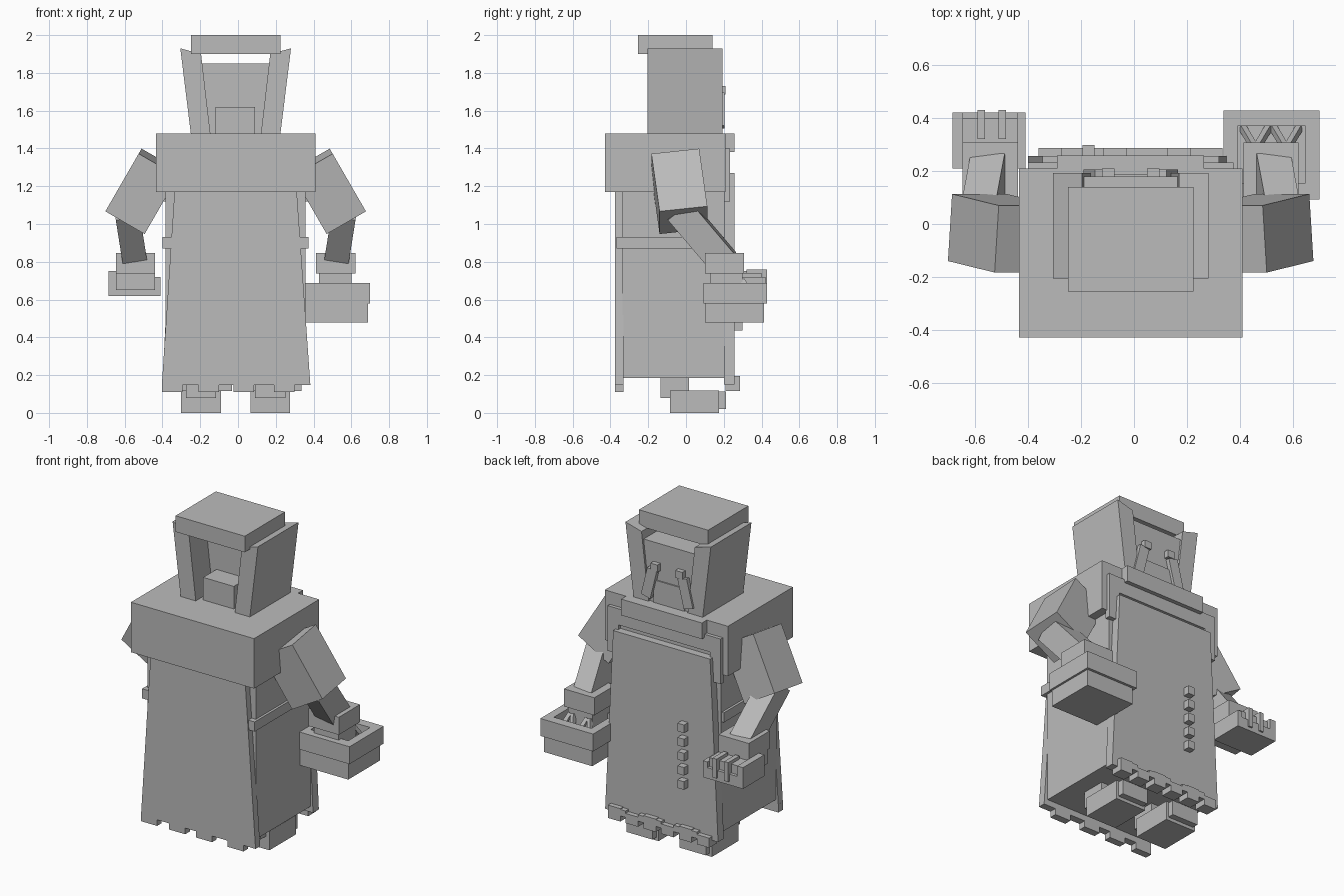
import bpy, bmesh
from math import radians
from mathutils import Matrix, Vector, Euler

cube = bpy.data.objects.get("Cube")
if cube:
    bpy.data.objects.remove(cube, do_unlink=True)

grey = bpy.data.materials.new("plain_grey")
grey.use_nodes = True
GREY = (0.5, 0.5, 0.5, 1)
grey.diffuse_color = GREY
grey.node_tree.nodes["Principled BSDF"].inputs["Base Color"].default_value = GREY
MID = -0.0125  # plane of symmetry


def finish(name, bm):
    bmesh.ops.recalc_face_normals(bm, faces=bm.faces)
    mesh = bpy.data.meshes.new(name)
    bm.to_mesh(mesh)
    bm.free()
    mesh.materials.append(grey)
    ob = bpy.data.objects.new(name, mesh)
    bpy.context.collection.objects.link(ob)
    return ob


def tilted(name, centre, size, rot=(0, 0, 0)):
    bm = bmesh.new()
    turn = Euler([radians(a) for a in rot]).to_matrix().to_4x4()
    m = Matrix.Translation(centre) @ turn @ Matrix.Diagonal((*size, 1))
    bmesh.ops.create_cube(bm, size=1, matrix=m)
    return finish(name, bm)


def box(name, x, y, z):
    lo, hi = Vector((x[0], y[0], z[0])), Vector((x[1], y[1], z[1]))
    return tilted(name, (lo + hi) / 2, hi - lo)


def prism(name, outline, y):
    # outline in x and z, extruded along y
    bm = bmesh.new()
    face = bm.faces.new([bm.verts.new((px, y[0], pz)) for px, pz in outline])
    side = bmesh.ops.extrude_face_region(bm, geom=[face])["geom"]
    moved = [v for v in side if isinstance(v, bmesh.types.BMVert)]
    bmesh.ops.translate(bm, verts=moved, vec=(0, y[1] - y[0], 0))
    return finish(name, bm)


# Head and headdress
box("head", (-0.19, 0.165), (-0.04, 0.18), (1.4, 1.85))
box("jaw", (-0.12, 0.09), (-0.17, 0.188), (1.4, 1.62))
box("hood_top", (-0.25, 0.225), (-0.255, 0.14), (1.9, 2.0))
for s, side in ((1, "left"), (-1, "right")):
    prism(side + "_hood_flap",
          [(MID + s * a, b) for a, b in ((0.293, 1.93), (0.183, 1.9), (0.127, 1.42), (0.23, 1.42))],
          (-0.205, 0.193))
    box(side + "_eye", (MID + s * 0.085 - 0.024, MID + s * 0.085 + 0.024), (0.17, 0.21), (1.685, 1.73))
    tilted(side + "_moustache", (MID + s * 0.125, 0.19, 1.6), (0.065, 0.03, 0.18), (0, -s * 14, 0))

# Shoulders, collar and straps
box("shoulders", (-0.435, 0.41), (-0.428, 0.21), (1.17, 1.48))
box("collar", (-0.29, 0.265), (0.2, 0.258), (1.38, 1.48))
box("yoke", (-0.4, 0.375), (0.2, 0.232), (1.3, 1.4))
for s, side in ((1, "left"), (-1, "right")):
    a, b = sorted((MID + s * 0.315, MID + s * 0.388))
    box(side + "_strap", (a, b), (0.2, 0.232), (1.12, 1.4))

# Robe with back cape, front apron and belt
box("robe", (-0.385, 0.357), (-0.335, 0.205), (0.185, 1.2))
prism("cape", [(-0.403, 0.148), (0.383, 0.148), (0.31, 1.19), (-0.335, 1.19)], (-0.375, -0.33))
prism("apron", [(-0.4, 0.15), (0.375, 0.15), (0.32, 1.27), (-0.345, 1.27)], (0.2, 0.257))
box("belt", (-0.4, 0.372), (-0.368, 0.2), (0.87, 0.93))

# Ragged hems
for i, x in enumerate((-0.403, -0.21, -0.025, 0.19)):
    box(f"cape_tooth_{i}", (x, x + 0.11), (-0.375, -0.33), (0.11, 0.16))
for i in range(6):
    x = -0.36 + i * 0.122
    box(f"apron_tassel_{i}", (x, x + 0.085), (0.21, 0.287), (0.115, 0.175 + 0.02 * (i % 2)))
    if i < 5:
        box(f"apron_fringe_{i}", (x + 0.085, x + 0.122), (0.24, 0.287), (0.15, 0.19))

# Buttons
for i in range(5):
    z = 0.435 + i * 0.088
    box(f"button_{i}", (-0.195, -0.15), (0.25, 0.298), (z, z + 0.05))

# Legs and arms on both sides
for s, side in ((1, "left"), (-1, "right")):
    c = MID + s * 0.183
    box(side + "_leg", (c - 0.08, c + 0.08), (-0.135, 0.015), (0.08, 0.22))
    box(side + "_shoe", (c - 0.105, c + 0.105), (-0.085, 0.175), (0, 0.118))
    box(side + "_toe_cap", (c - 0.09, c + 0.09), (0.16, 0.213), (0.02, 0.112))
    tilted(side + "_upper_arm", (MID + s * 0.49, -0.035, 1.173), (0.24, 0.255, 0.355),
           (7, -s * 30, 0)).data.transform(Matrix())
    tilted(side + "_forearm", (MID + s * 0.555, 0.085, 0.935), (0.13, 0.153, 0.38), (40, s * 9, 0))
    w = MID + s * 0.53
    box(side + "_cuff", (w - 0.104, w + 0.104), (0.1, 0.308), (0.738, 0.847))

# Left hand holding an open basket
box("left_hand", (0.43, 0.6), (0.13, 0.3), (0.6, 0.75))
box("basket_base", (0.355, 0.687), (0.1, 0.412), (0.478, 0.6))
box("basket_back_wall", (0.338, 0.7), (0.093, 0.155), (0.58, 0.688))
box("basket_front_wall", (0.338, 0.7), (0.37, 0.428), (0.58, 0.688))
box("basket_inner_wall", (0.338, 0.39), (0.155, 0.37), (0.58, 0.688))
box("basket_outer_wall", (0.648, 0.7), (0.155, 0.37), (0.58, 0.688))
for i in range(4):
    tilted(f"basket_stick_{i}", (0.43 + 0.058 * i, 0.33, 0.65), (0.022, 0.025, 0.13),
           (30, 20 * (-1) ** i, 0))

# Right hand gripping a small block
box("right_hand", (-0.645, -0.44), (0.12, 0.4), (0.65, 0.74))
box("held_block", (-0.685, -0.41), (0.21, 0.42), (0.618, 0.685))
box("held_block_outer_side", (-0.685, -0.645), (0.21, 0.42), (0.618, 0.75))
box("held_block_inner_side", (-0.44, -0.41), (0.21, 0.42), (0.618, 0.72))
for i, x in enumerate((-0.577, -0.497)):
    box(f"finger_{i}", (x - 0.014, x + 0.014), (0.32, 0.43), (0.64, 0.76))
